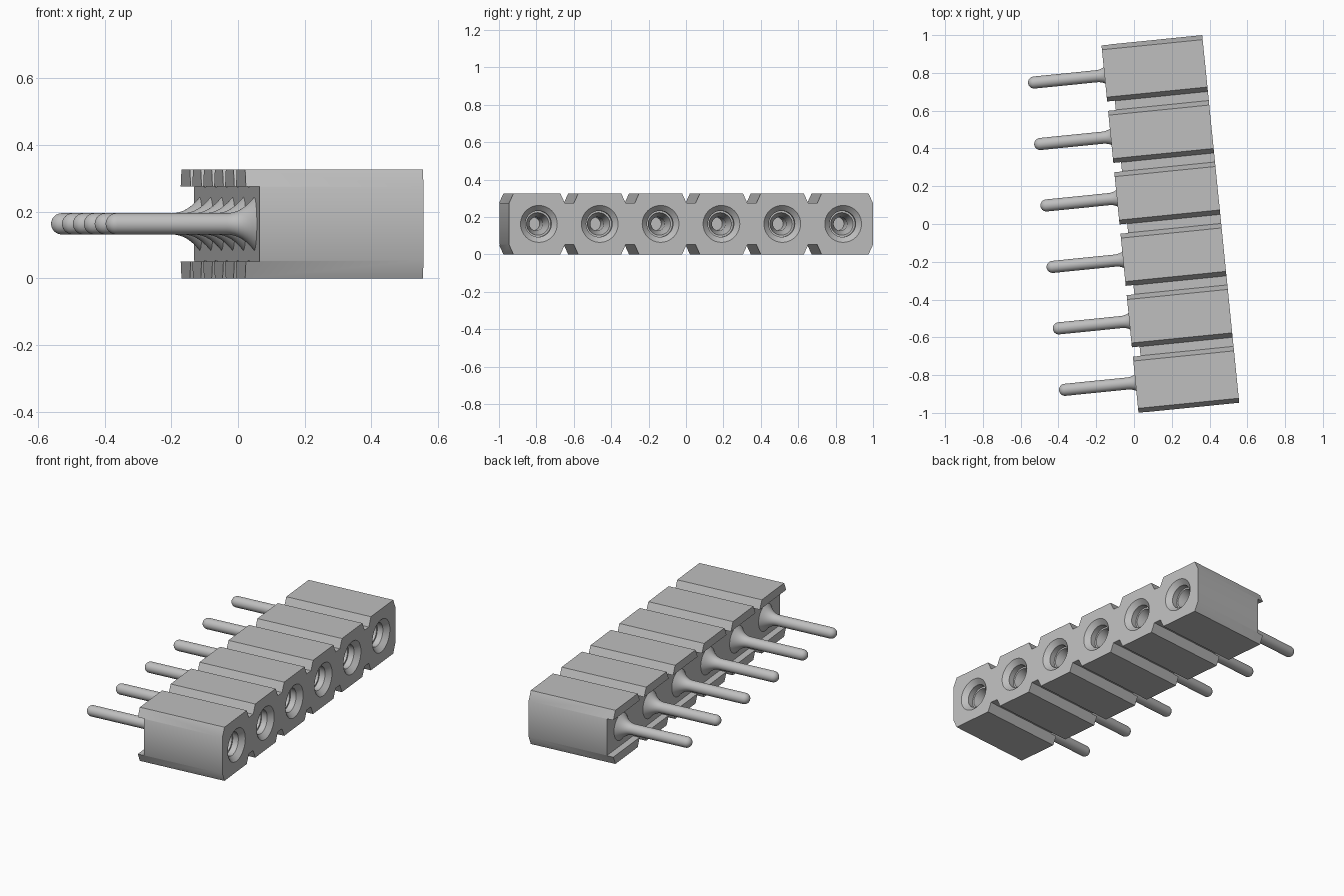
import bpy, bmesh, math
from mathutils import Matrix

if "Cube" in bpy.data.objects:
    bpy.data.objects.remove(bpy.data.objects["Cube"])

COUNT, PITCH, HEIGHT = 6, 0.327, 0.327
HALF_LEN, HALF_W = 0.978, 0.268
NOTCH, SLOPE = 0.053, 0.024      # notch depth and run of its sloping walls
RECESS = 0.041                   # depth of the rear channel
MID = HEIGHT / 2
PLACE = Matrix.Translation((0.1925, 0, 0)) @ Matrix.Rotation(math.radians(5.75), 4, "Z")
stations = [(i - (COUNT - 1) / 2) * PITCH for i in range(COUNT)]

grey = bpy.data.materials.new("mid grey")
grey.use_nodes = True
grey.diffuse_color = (0.52, 0.52, 0.52, 1)
grey.node_tree.nodes["Principled BSDF"].inputs["Base Color"].default_value = (0.52, 0.52, 0.52, 1)


def make_object(name, bm):
    bmesh.ops.recalc_face_normals(bm, faces=bm.faces)
    mesh = bpy.data.meshes.new(name)
    bm.to_mesh(mesh)
    bm.free()
    mesh.materials.append(grey)
    obj = bpy.data.objects.new(name, mesh)
    bpy.context.collection.objects.link(obj)
    return obj


def lathe(bm, profile, y, sides=40):
    """Closed solid turned about a line along x, from (x, radius) pairs."""
    rings = []
    for x, r in profile:
        rings.append([bm.verts.new((x, y + r * math.cos(a), MID + r * math.sin(a)))
                      for a in (2 * math.pi * k / sides for k in range(sides))])
    for a, b in zip(rings, rings[1:]):
        for k in range(sides):
            n = (k + 1) % sides
            bm.faces.new((a[k], a[n], b[n], b[k]))
    bm.faces.new(rings[0])
    bm.faces.new(rings[-1])


def select_only(obj):
    bpy.ops.object.select_all(action="DESELECT")
    obj.select_set(True)
    bpy.context.view_layer.objects.active = obj


def cut(obj, cutter):
    cutter.hide_render = True
    mod = obj.modifiers.new("cut", "BOOLEAN")
    mod.operation, mod.solver, mod.object = "DIFFERENCE", "EXACT", cutter
    select_only(obj)
    bpy.ops.object.modifier_apply(modifier=mod.name)
    bpy.data.objects.remove(cutter)


# Housing: notched end profile, mirrored top to bottom, extruded along x
upper = [(-HALF_LEN, HEIGHT - NOTCH), (-HALF_LEN + SLOPE, HEIGHT)]
for i in range(1, COUNT):
    c = (i - COUNT / 2) * PITCH
    upper += [(c - 0.048, HEIGHT), (c - 0.048 + SLOPE, HEIGHT - NOTCH),
              (c + 0.048 - SLOPE, HEIGHT - NOTCH), (c + 0.048, HEIGHT)]
upper += [(HALF_LEN - SLOPE, HEIGHT), (HALF_LEN, HEIGHT - NOTCH)]
outline = upper + [(y, HEIGHT - z) for y, z in reversed(upper)]
bm = bmesh.new()
face = bm.faces.new([bm.verts.new((-HALF_W, y, z)) for y, z in outline])
ext = bmesh.ops.extrude_face_region(bm, geom=[face])
moved = [g for g in ext["geom"] if isinstance(g, bmesh.types.BMVert)]
bmesh.ops.translate(bm, verts=moved, vec=(2 * HALF_W, 0, 0))
housing = make_object("housing", bm)

# Rear channel running the full length, just open to the notches
bm = bmesh.new()
bmesh.ops.create_cube(bm, size=1, matrix=Matrix.Translation((-HALF_W, 0, MID))
                      @ Matrix.Diagonal((2 * RECESS, 2.4, HEIGHT - 2 * NOTCH + 0.004, 1)))
cut(housing, make_object("channel_cutter", bm))

# Stepped, funnelled sockets in the mating face
socket = [(0.278, 0.109), (0.24, 0.07), (0.205, 0.07), (0.205, 0.06),
          (0.19, 0.056), (0.12, 0.036), (-0.05, 0.036)]
bm = bmesh.new()
for y in stations:
    lathe(bm, socket, y)
cut(housing, make_object("socket_cutter", bm))

# Pins: rounded tip, straight shank and trumpet-shaped root
R, TIP, ROOT = 0.032, -0.675, -HALF_W + RECESS
pin = [(TIP + R * (1 - math.cos(t)), max(R * math.sin(t), 0.002))
       for t in (math.pi / 2 * k / 6 for k in range(7))]
pin += [(ROOT - 0.085 * (1 - t), R + 0.048 * t ** 2.2) for t in (k / 7 for k in range(8))]
pin.append((ROOT + 0.02, 0.08))
parts = [housing]
for i, y in enumerate(stations):
    bm = bmesh.new()
    lathe(bm, pin, y, 32)
    parts.append(make_object(f"pin_{i + 1}", bm))

# Smooth shading and final placement
for obj in parts:
    select_only(obj)
    bpy.ops.object.shade_smooth_by_angle(angle=math.radians(30))
    obj.matrix_world = PLACE
